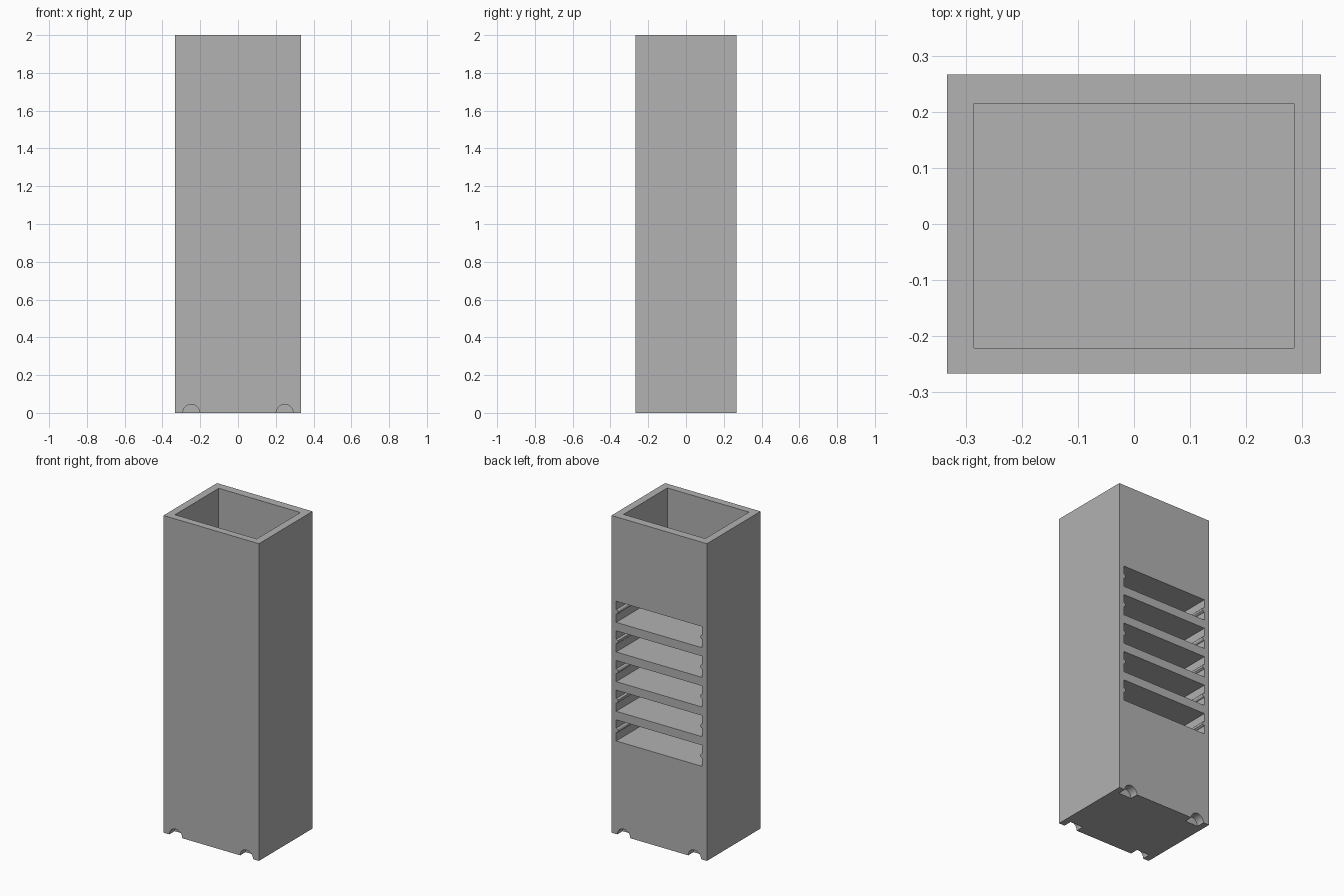
import bpy
import bmesh
from math import sin, cos, pi

cube = bpy.data.objects.get("Cube")
if cube:
    bpy.data.objects.remove(cube)

W, D, H = 0.333, 0.267, 2.0      # half width, half depth, height
SLOT_W, SLOT_H, PITCH = 0.30, 0.133, 0.187
RAIL = 0.014

grey = bpy.data.materials.new("plain grey")
grey.use_nodes = True
colour = (0.445, 0.445, 0.445, 1)
grey.diffuse_color = colour
grey.node_tree.nodes["Principled BSDF"].inputs["Base Color"].default_value = colour


def extrude(bm, profile, y0, y1):
    """Add a solid prism from an (x, z) profile running along y."""
    front = [bm.verts.new((x, y0, z)) for x, z in profile]
    back = [bm.verts.new((x, y1, z)) for x, z in profile]
    bm.faces.new(front)
    bm.faces.new(back[::-1])
    n = len(profile)
    for i in range(n):
        j = (i + 1) % n
        bm.faces.new((front[j], front[i], back[i], back[j]))


def rectangle(half, z0, z1):
    return [(-half, z0), (half, z0), (half, z1), (-half, z1)]


def finish(bm, name):
    bmesh.ops.recalc_face_normals(bm, faces=bm.faces)
    mesh = bpy.data.meshes.new(name)
    bm.to_mesh(mesh)
    bm.free()
    mesh.materials.append(grey)
    obj = bpy.data.objects.new(name, mesh)
    bpy.context.collection.objects.link(obj)
    return obj


# Tall body block
bm = bmesh.new()
extrude(bm, rectangle(W, 0, H), -D, D)
body = finish(bm, "tower_body")

cut = bmesh.new()

# Open compartment at the top
extrude(cut, rectangle(0.285, 1.52, H + 0.1), -0.221, 0.215)

# Slots open to the back, each side wall keeping a rounded guide rail
for k in range(5):
    z0 = 0.587 + k * PITCH
    mid = z0 + SLOT_H / 2
    arc = [pi * i / 6 for i in range(7)]
    right = [(SLOT_W - RAIL * sin(a), mid - RAIL * cos(a)) for a in arc]
    left = [(-x, z) for x, z in reversed(right)]
    profile = ([(-SLOT_W, z0), (SLOT_W, z0)] + right
               + [(SLOT_W, z0 + SLOT_H), (-SLOT_W, z0 + SLOT_H)] + left)
    extrude(cut, profile, -0.221, D + 0.1)

# Arched notches under the four corners
for x in (-0.247, 0.247):
    arch = [(x + 0.045 * cos(pi * i / 16), 0.045 * sin(pi * i / 16)) for i in range(17)]
    arch += [(x - 0.045, -0.05), (x + 0.045, -0.05)]
    extrude(cut, arch, -D - 0.1, -D + 0.053)
    extrude(cut, arch, D - 0.053, D + 0.1)

cutter = finish(cut, "opening_cutter")
cutter.hide_render = True

# Carve the openings
mod = body.modifiers.new("openings", "BOOLEAN")
mod.operation = "DIFFERENCE"
mod.solver = "EXACT"
mod.object = cutter
bpy.ops.object.select_all(action="DESELECT")
bpy.context.view_layer.objects.active = body
body.select_set(True)
bpy.ops.object.modifier_apply(modifier=mod.name)
bpy.data.objects.remove(cutter)
bpy.ops.object.shade_smooth_by_angle()
